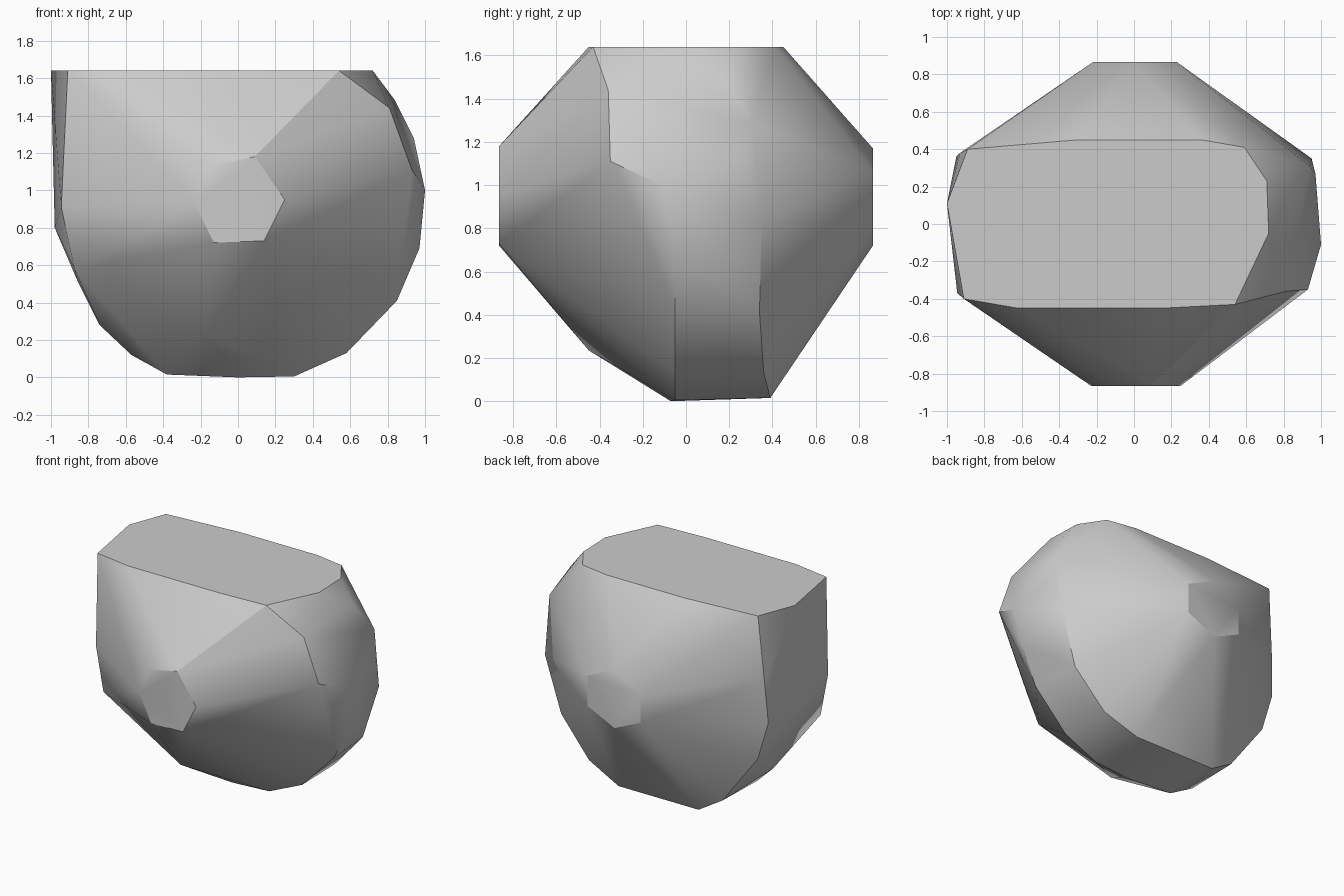
import bpy
import bmesh

# Remove the default cube
cube = bpy.data.objects.get("Cube")
if cube:
    bpy.data.objects.remove(cube, do_unlink=True)

# Plain grey stone
grey = bpy.data.materials.new("stone grey")
grey.use_nodes = True
colour = (0.6, 0.6, 0.6, 1.0)
grey.diffuse_color = colour
grey.node_tree.nodes["Principled BSDF"].inputs["Base Color"].default_value = colour

TOP = 1.64
DEPTH = 0.865

# Small end facets, as (x, z)
front_facet = [(-.15, 1.13), (.09, 1.18), (.25, .95), (.14, .73), (-.13, .72), (-.23, .93)]
back_facet = [(.23, 1.06), (0, 1.17), (-.22, 1.03), (-.22, .82), (0, .72), (.23, .83)]

# Flat top outline, as (x, y)
top_outline = [(-.91, -.4), (-.62, -.45), (.15, -.45), (.54, -.43), (.72, -.05), (.71, .23),
               (.59, .41), (.36, .45), (-.3, .45), (-.89, .4), (-1, .11)]

# Front and back shoulders around the rounded belly, as (x, y, z)
front_shoulder = [(.81, -.36, 1.44), (.93, -.35, 1.11), (1, -.11, 1), (.97, -.05, .69),
                  (.85, -.05, .41), (.58, -.05, .13), (.3, -.05, .005), (0, -.07, 0),
                  (-.38, -.06, .015), (-.17, -.45, .235), (-.57, -.05, .12), (-.74, 0, .28),
                  (-.875, -.38, .58), (-.945, -.37, .91), (-.92, -.39, 1.18)]
back_shoulder = [(.84, .2, 1.48), (.94, .31, 1.28), (.97, .27, 1.12), (.95, .35, .83),
                 (.82, .34, .41), (.57, .36, .13), (.3, .39, .015), (-.38, .39, .015),
                 (-.57, .37, .13), (-.86, .36, .52), (-.95, .36, .82), (-.93, .38, 1.15),
                 (-.98, .1, .8)]

points = [(x, -DEPTH, z) for x, z in front_facet]
points += [(x, DEPTH, z) for x, z in back_facet]
points += [(x, y, TOP) for x, y in top_outline]
points += front_shoulder + back_shoulder

# Wrap the outlines in a convex skin
bm = bmesh.new()
for p in points:
    bm.verts.new(p)
hull = bmesh.ops.convex_hull(bm, input=bm.verts)
spare = {v for v in hull["geom_interior"] + hull["geom_unused"] if isinstance(v, bmesh.types.BMVert)}
bmesh.ops.delete(bm, geom=list(spare), context='VERTS')
bmesh.ops.dissolve_limit(bm, angle_limit=0.01, verts=bm.verts, edges=bm.edges)
bmesh.ops.recalc_face_normals(bm, faces=bm.faces)

mesh = bpy.data.meshes.new("boulder")
bm.to_mesh(mesh)
bm.free()
mesh.materials.append(grey)
boulder = bpy.data.objects.new("boulder", mesh)
bpy.context.collection.objects.link(boulder)

# Soft shading with crisp rims
bpy.ops.object.select_all(action='DESELECT')
boulder.select_set(True)
bpy.context.view_layer.objects.active = boulder
bpy.ops.object.shade_smooth_by_angle(angle=0.52)
